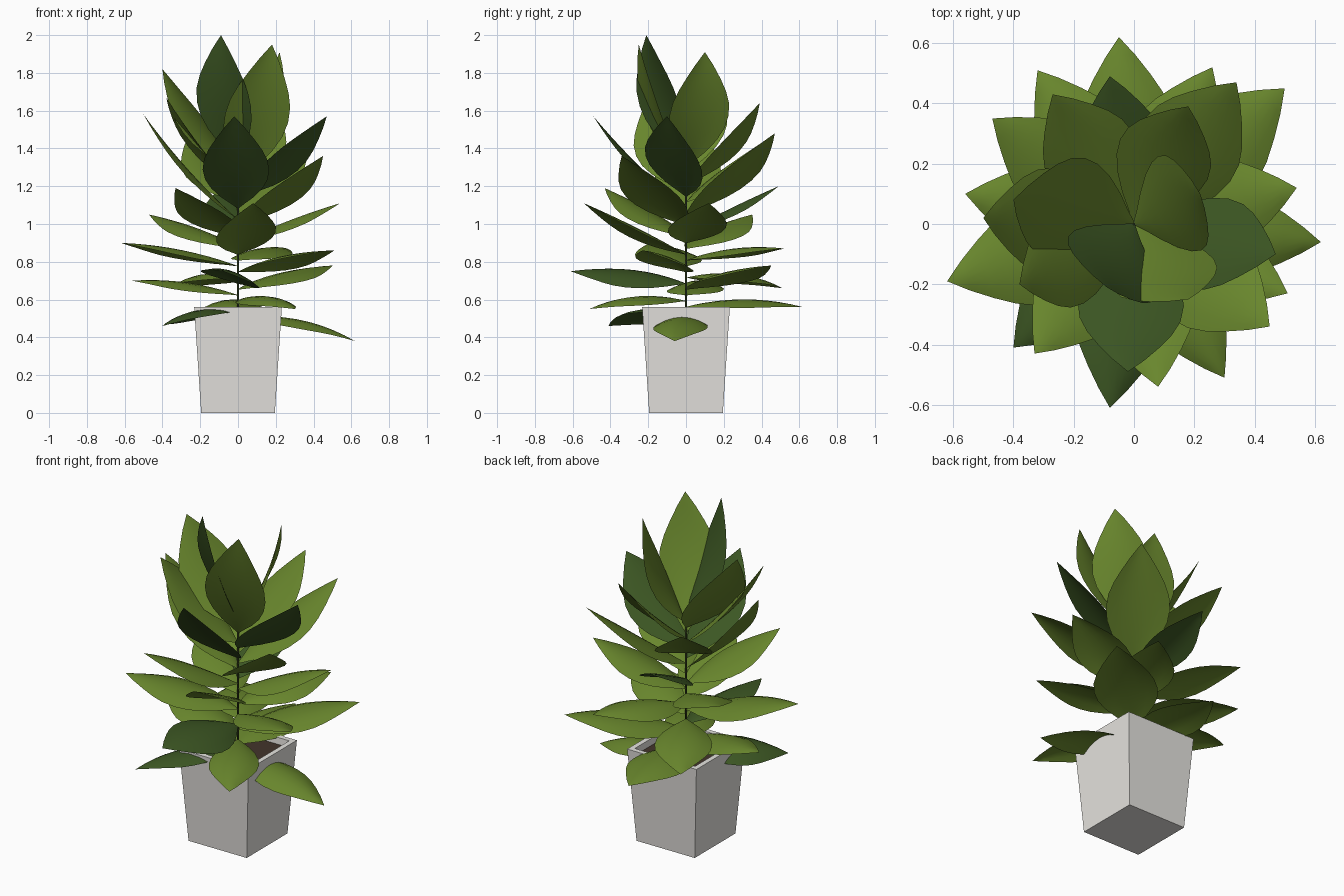
import bpy, bmesh, math
from mathutils import Vector, Matrix

if "Cube" in bpy.data.objects:
    bpy.data.objects.remove(bpy.data.objects["Cube"])


def material(name, rgb):
    m = bpy.data.materials.new(name)
    m.diffuse_color = (*rgb, 1.0)
    m.use_nodes = True
    m.node_tree.nodes["Principled BSDF"].inputs["Base Color"].default_value = m.diffuse_color
    return m


BRIGHT = material("bright_leaf_green", (0.140, 0.240, 0.026))
DARK = material("deep_leaf_green", (0.046, 0.095, 0.017))
POT = material("pale_grey", (0.79, 0.775, 0.74))
SOIL = material("soil_brown", (0.055, 0.035, 0.024))
STEM = material("stem_green", (0.045, 0.065, 0.015))


def add_object(name, bm, mat, smooth=False):
    mesh = bpy.data.meshes.new(name)
    bm.to_mesh(mesh)
    bm.free()
    mesh.materials.append(mat)
    for p in mesh.polygons:
        p.use_smooth = smooth
    ob = bpy.data.objects.new(name, mesh)
    bpy.context.collection.objects.link(ob)
    return ob


def square(bm, half, z):
    return [bm.verts.new((x * half, y * half, z))
            for x, y in ((-1, -1), (1, -1), (1, 1), (-1, 1))]


# Tapered square pot with a rim and hollow top
bm = bmesh.new()
rings = [square(bm, h, z) for h, z in
         ((0.195, 0.0), (0.232, 0.56), (0.202, 0.56), (0.198, 0.50))]
bm.faces.new(rings[0][::-1])
for a, b in zip(rings, rings[1:]):
    for i in range(4):
        j = (i + 1) % 4
        bm.faces.new((a[i], a[j], b[j], b[i]))
add_object("pot", bm, POT)

# Soil surface
bm = bmesh.new()
bm.faces.new(square(bm, 0.2, 0.52))
add_object("soil", bm, SOIL)

# Thin stem
bm = bmesh.new()
bmesh.ops.create_cone(bm, cap_ends=True, segments=8, radius1=0.006,
                      radius2=0.004, depth=0.84,
                      matrix=Matrix.Translation((0, 0, 0.92)))
add_object("stem", bm, STEM, True)

# Half width along the leaf: (position, fraction of greatest width)
PROFILE = [(0, 0.03), (0.07, 0.24), (0.15, 0.50), (0.26, 0.77), (0.37, 0.94),
           (0.48, 1.0), (0.59, 0.95), (0.69, 0.80), (0.79, 0.58),
           (0.9, 0.30), (1, 0.0)]
ACROSS = (-1, -0.67, -0.33, 0, 0.33, 0.67, 1)


def leaf(name, base, tip, mat, roll=0.0, wide=1.0):
    chord = tip - base
    length = chord.length
    u = chord.normalized()
    side = Vector((-tip.y, tip.x, 0)).normalized()
    side = Matrix.Rotation(math.radians(roll), 3, u) @ side
    up = u.cross(side)
    # low leaves arch over, steep leaves bow outwards, all edges droop
    arch = 0.04 - 0.08 * u.z
    droop = 0.045 - 0.027 * max(u.z, 0)
    half = min(0.265 * length, 0.178) * wide
    bm = bmesh.new()
    rows = []
    for t, f in PROFILE:
        mid = base + chord * t + up * (arch * 4 * t * (1 - t))
        if t == 1:
            rows.append([bm.verts.new(mid)] * len(ACROSS))
        else:
            rows.append([bm.verts.new(mid + side * (half * f * v)
                                      - up * (droop * f * v * v))
                         for v in ACROSS])
    for a, b in zip(rows, rows[1:]):
        for i in range(len(ACROSS) - 1):
            quad = [a[i], b[i], b[i + 1], a[i + 1]]
            bm.faces.new(list(dict.fromkeys(quad)))
    bm.normal_update()
    if sum(f.normal.dot(up) for f in bm.faces) < 0:
        bmesh.ops.reverse_faces(bm, faces=bm.faces[:])
    add_object(name, bm, mat, True)


# Leaf tips in spiral order from the lowest to the highest
TIPS = [(0.62, -0.06, 0.38), (-0.40, -0.41, 0.46), (-0.05, 0.62, 0.56),
        (0.30, -0.51, 0.55), (-0.56, 0.10, 0.70), (0.50, 0.45, 0.78),
        (-0.08, -0.61, 0.75), (-0.32, 0.51, 0.66), (0.51, -0.23, 0.86),
        (-0.62, -0.19, 0.90), (0.26, 0.52, 0.87), (0.08, -0.54, 1.11),
        (-0.47, 0.35, 1.05), (0.54, 0.12, 1.11), (-0.33, -0.43, 1.19),
        (-0.08, 0.49, 1.20), (0.45, -0.34, 1.36), (-0.50, 0.02, 1.58),
        (0.34, 0.47, 1.48), (-0.02, -0.49, 1.57), (-0.27, 0.43, 1.45),
        (0.47, -0.10, 1.57), (-0.38, -0.20, 1.67), (0.18, 0.39, 1.64),
        (0.18, -0.25, 1.95), (-0.40, 0.08, 1.82), (0.22, 0.10, 1.91),
        (-0.09, -0.21, 2.0)]
DARK_LEAVES = {1, 6, 15, 19, 21, 27}
# Twist of single leaves about their own length, in degrees
ROLL = {1: 9, 6: -15, 8: -8, 11: 5, 21: -18, 22: -14, 24: -20, 25: -13,
        27: -13}
# Narrower single leaves
WIDE = {0: 0.86, 3: 0.88}

for i, tip in enumerate(TIPS):
    leaf(f"leaf_{i + 1:02d}", Vector((0, 0, 0.50 + 0.0308 * i)), Vector(tip),
         DARK if i in DARK_LEAVES else BRIGHT, ROLL.get(i, 0),
         WIDE.get(i, 0.99))
